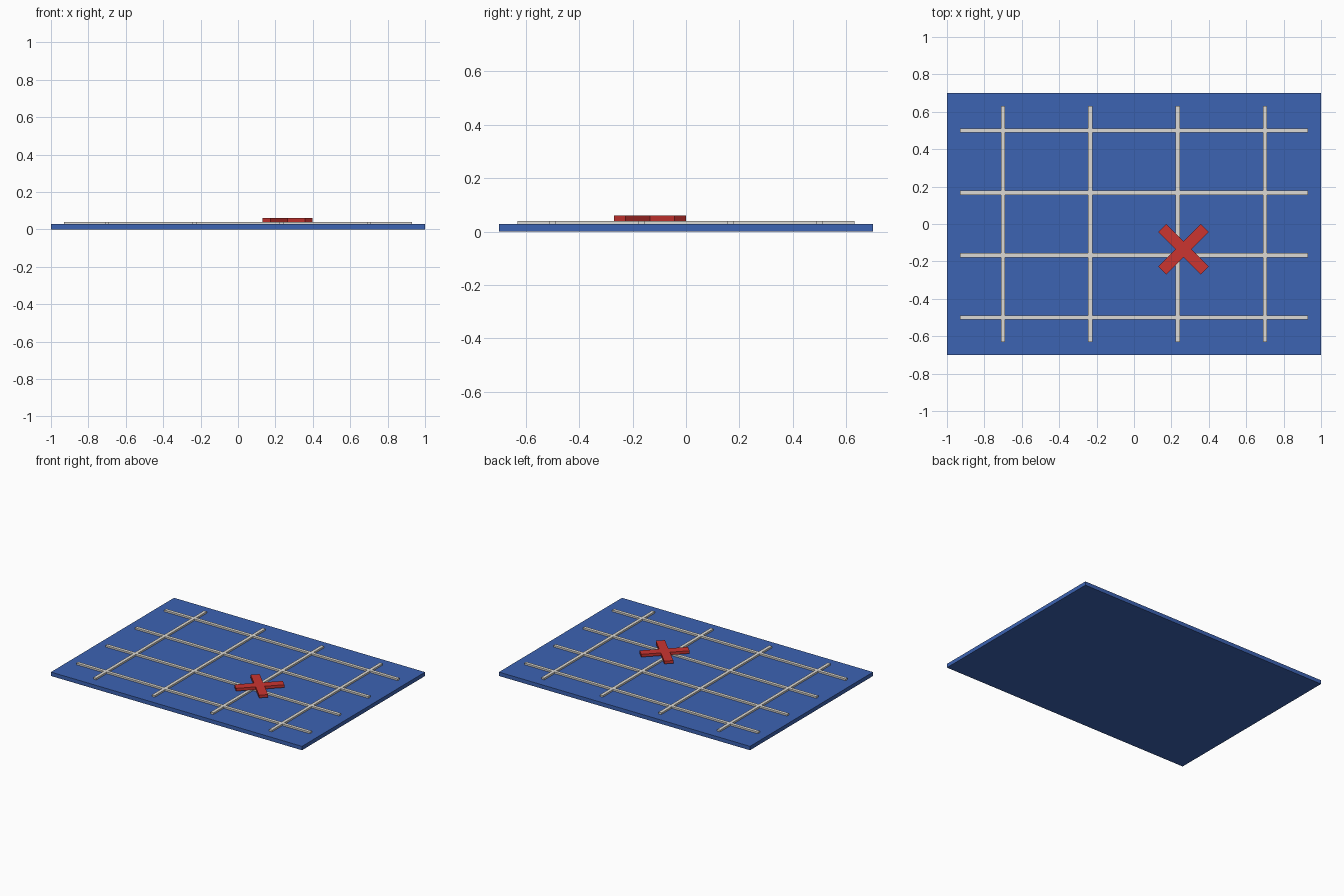
import bpy
import math

if "Cube" in bpy.data.objects:
    bpy.data.objects.remove(bpy.data.objects["Cube"])


def material(name, color):
    mat = bpy.data.materials.new(name)
    mat.diffuse_color = color
    mat.use_nodes = True
    mat.node_tree.nodes["Principled BSDF"].inputs["Base Color"].default_value = mat.diffuse_color
    return mat


def box(name, center, size, z0, z1, mat, angle=0.0):
    bpy.ops.mesh.primitive_cube_add(
        size=1, location=(center[0], center[1], (z0 + z1) / 2), rotation=(0, 0, angle))
    obj = bpy.context.object
    obj.name = name
    obj.scale = (size[0], size[1], z1 - z0)
    obj.data.materials.append(mat)
    return obj


blue = material("blue", (0.045, 0.125, 0.45, 1))
pale = material("pale", (0.72, 0.70, 0.66, 1))
red = material("red", (0.60, 0.035, 0.03, 1))

# Flat board
box("board", (0, 0), (2.0, 1.4), 0, 0.028, blue)

# Grid lines, four each way
for i in range(4):
    t = (i - 1.5) / 1.5
    box(f"long_grid_line_{i + 1}", (0, 0.5 * t), (1.86, 0.023), 0.026, 0.04, pale)
    box(f"cross_grid_line_{i + 1}", (0.7 * t, 0), (0.023, 1.26), 0.026, 0.04, pale)

# Red X marker lying on the grid
for i, angle in enumerate((45, -45)):
    box(f"marker_bar_{i + 1}", (0.265, -0.135), (0.32, 0.06), 0.04, 0.06, red,
        math.radians(angle))
